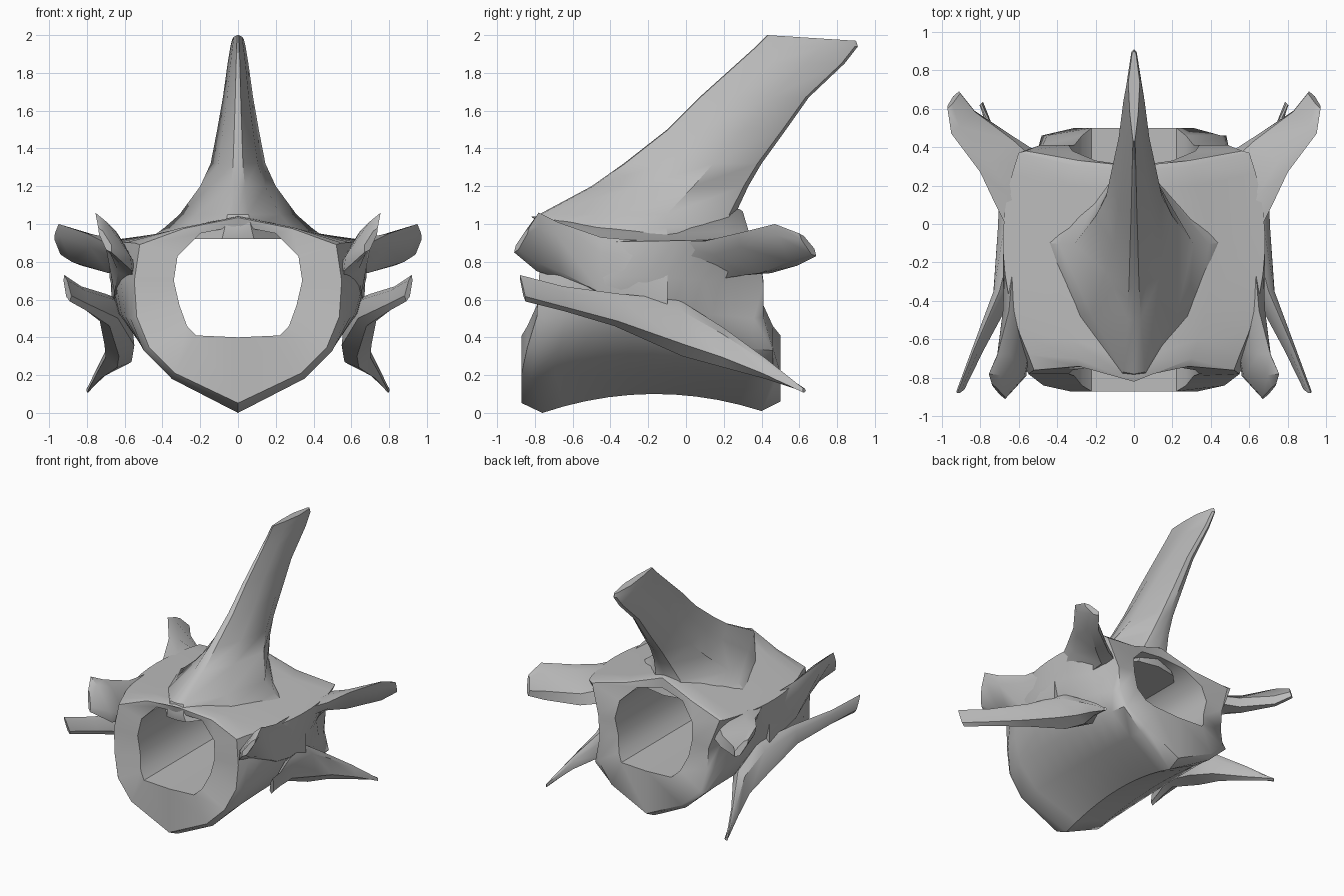
import bpy, bmesh, math
from mathutils import Vector

cube = bpy.data.objects.get("Cube")
if cube:
    bpy.data.objects.remove(cube, do_unlink=True)

# Single bone-grey material
GREY = (0.5, 0.5, 0.5, 1)
bone = bpy.data.materials.new("bone grey")
bone.use_nodes = True
bone.diffuse_color = GREY
bsdf = bone.node_tree.nodes["Principled BSDF"]
bsdf.inputs["Base Color"].default_value = GREY
bsdf.inputs["Roughness"].default_value = 0.7


def loft(name, rings, loop=False, mirror=False, angle=40):
    """Skin closed rings; join last to first when loop, else cap both ends."""
    bm = bmesh.new()
    rows = [[bm.verts.new(p) for p in ring] for ring in rings]
    count = len(rows[0])
    pairs = list(zip(rows, rows[1:]))
    if loop:
        pairs.append((rows[-1], rows[0]))
    else:
        bm.faces.new(rows[0])
        bm.faces.new(rows[-1])
    for r, s in pairs:
        for i in range(count):
            j = (i + 1) % count
            bm.faces.new((r[i], r[j], s[j], s[i]))
    bmesh.ops.recalc_face_normals(bm, faces=bm.faces)
    mesh = bpy.data.meshes.new(name)
    bm.to_mesh(mesh)
    bm.free()
    mesh.materials.append(bone)
    obj = bpy.data.objects.new(name, mesh)
    bpy.context.collection.objects.link(obj)
    bpy.ops.object.select_all(action="DESELECT")
    obj.select_set(True)
    bpy.context.view_layer.objects.active = obj
    bpy.ops.object.shade_smooth_by_angle(angle=math.radians(angle))
    if mirror:
        obj.modifiers.new("Mirror", "MIRROR")
    return obj


def both_sides(half):
    """Complete a half outline whose first and last points lie on x = 0."""
    return half + [Vector((-p.x, p.y, p.z)) for p in half[-2:0:-1]]


def plate(name, sections):
    """Loft a tapered plate between two edge paths, with a thickness."""
    cuts = [(Vector(a), Vector(b), t) for a, b, t in sections]
    mids = [(a + b) / 2 for a, b, t in cuts]
    rings = []
    for i, (a, b, t) in enumerate(cuts):
        travel = mids[min(i + 1, len(mids) - 1)] - mids[max(i - 1, 0)]
        side = (b - a).cross(travel).normalized() * t
        near, far = a.lerp(b, 0.2), a.lerp(b, 0.8)
        rings.append([a, near + side * 0.7, far + side, b,
                      far - side, near - side * 0.7])
    return loft(name, rings, mirror=True)


# Body: outlines from the keel up to the crest, as (x, y, z)
front = [(0, -.76, 0), (.35, -.82, .18), (.5, -.8, .33), (.57, -.74, .5),
         (.58, -.7, .7), (.55, -.68, .9), (.3, -.7, .98), (0, -.82, 1.04)]
middle = [(0, 0, .1), (.31, 0, .22), (.51, 0, .36), (.63, 0, .53),
          (.68, 0, .72), (.68, 0, .91), (.4, 0, .95), (0, 0, 1.06)]
back = [(0, .4, .01), (.32, .46, .18), (.48, .46, .33), (.5, .36, .5),
        (.51, .28, .68), (.6, .37, .92), (.3, .3, .97), (0, .28, 1.08)]
# Canal: half outline (x, z) with the depth of its front and back rims
canal = [(0, .4, -.87, .5), (.22, .41, -.87, .5), (.27, .46, -.84, .46),
         (.31, .57, -.79, .41), (.34, .7, -.78, .41), (.32, .83, -.76, .38),
         (.2, .95, -.74, .33), (0, .99, -.8, .3)]

front, middle, back = ([Vector(p) for p in o] for o in (front, middle, back))
canal_front = [Vector((x, f, z)) for x, z, f, b in canal]
canal_back = [Vector((x, b, z)) for x, z, f, b in canal]


def rim(outer, inner):
    """Outline just inside the outer edge, pushed out to the rim depth."""
    edge = [o.lerp(i, 0.13) for o, i in zip(outer, inner)]
    return [Vector((e.x, i.y, e.z)) for e, i in zip(edge, inner)]


rings = []
STEPS = 10
for s in range(STEPS + 1):
    t = s / STEPS
    waist = 4 * t * (1 - t)
    ring = []
    for f, m, b in zip(front, middle, back):
        offset = m - (f + b) / 2
        offset.y = 0
        ring.append(f.lerp(b, t) + offset * waist)
    rings.append(ring)
rings += [rim(back, canal_back), canal_back, canal_front,
          rim(front, canal_front)]
loft("vertebra_body", [both_sides(r) for r in rings], loop=True)

# Tall swept spine: height, front, back and half width of each section
spine = [(.92, -.79, .28, .47), (.98, -.8, .27, .39), (1.05, -.78, .26, .31),
         (1.2, -.5, .33, .2), (1.32, -.33, .4, .145), (1.5, -.1, .53, .11),
         (1.67, .07, .65, .08), (1.85, .27, .84, .055), (1.94, .37, .91, .04),
         (1.985, .43, .9, .03)]
blade = [(0, 0), (.18, .01), (.72, .3), (1, .65), (.35, .97), (0, 1)]
rings = []
for z, yf, yb, w in spine:
    tilt = 0.03 if z == spine[-1][0] else 0
    rings.append(both_sides([
        Vector((w * u, yf + (yb - yf) * v, z + tilt * (0.5 - v)))
        for u, v in blade]))
loft("neural_spine", rings)

# Paired upper processes, front and back
plate("front_upper_process", [
    ((.62, -.1, .9), (.58, -.1, .5), .08),
    ((.65, -.45, .93), (.57, -.45, .58), .07),
    ((.71, -.68, 1.01), (.56, -.66, .71), .05),
    ((.755, -.78, 1.06), (.56, -.79, .75), .035),
    ((.74, -.83, .98), (.67, -.91, .85), .02)])
plate("back_upper_process", [
    ((.62, -.1, .9), (.48, .1, .7), .08),
    ((.72, .1, .91), (.48, .36, .76), .07),
    ((.8, .27, .95), (.62, .45, .74), .055),
    ((.95, .47, 1.0), (.83, .59, .78), .04),
    ((.97, .6, .95), (.91, .69, .83), .025)])

# Paired lower processes sweeping from front tip to back tip
plate("lower_process", [
    ((.92, -.88, .73), (.89, -.85, .59), .015),
    ((.83, -.65, .67), (.8, -.65, .54), .025),
    ((.7, -.35, .63), (.68, -.38, .46), .05),
    ((.62, -.04, .6), (.63, -.02, .3), .08),
    ((.6, .2, .45), (.64, .2, .24), .07),
    ((.71, .42, .29), (.73, .42, .18), .025),
    ((.8, .62, .13), (.79, .63, .11), .012)])
